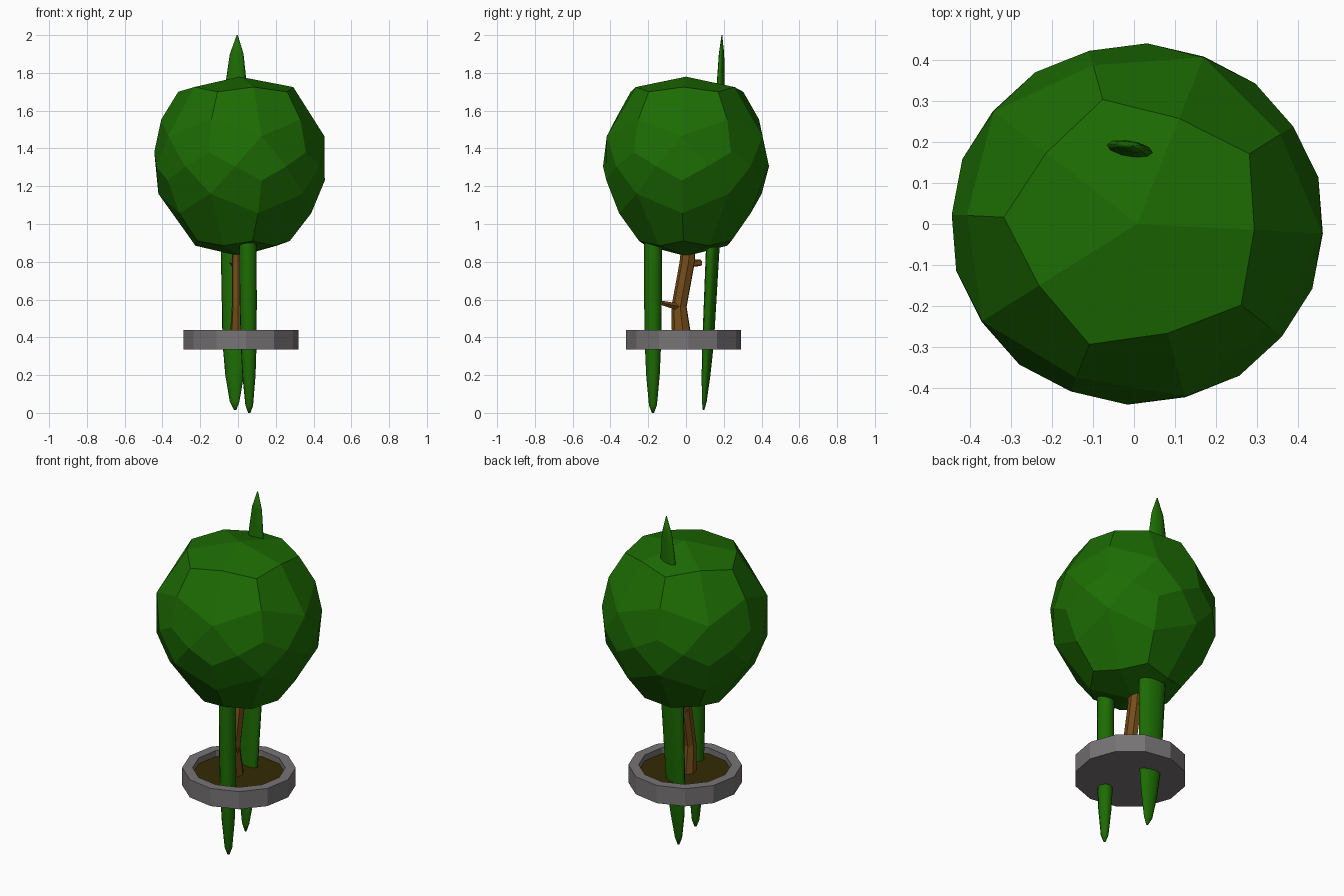
import bpy, bmesh, math
from mathutils import Vector

if "Cube" in bpy.data.objects:
    bpy.data.objects.remove(bpy.data.objects["Cube"])


def material(name, rgb):
    m = bpy.data.materials.new(name)
    m.diffuse_color = (*rgb, 1)
    m.use_nodes = True
    m.node_tree.nodes["Principled BSDF"].inputs["Base Color"].default_value = m.diffuse_color
    return m


GREEN = material("leaf green", (0.012, 0.150, 0.001))
BROWN = material("bark brown", (0.180, 0.076, 0.010))
GREY = material("stone grey", (0.185, 0.172, 0.178))
SOIL = material("dark soil", (0.034, 0.023, 0.001))


def make(name, bm, mat, smooth=False):
    bmesh.ops.remove_doubles(bm, verts=bm.verts, dist=0.0005)
    bmesh.ops.recalc_face_normals(bm, faces=bm.faces)
    for f in bm.faces:
        f.smooth = smooth
    me = bpy.data.meshes.new(name)
    bm.to_mesh(me)
    bm.free()
    me.materials.append(mat)
    ob = bpy.data.objects.new(name, me)
    bpy.context.collection.objects.link(ob)
    return ob


def skin(bm, rings):
    """Join equal-sized rings of points, with caps at both ends."""
    loops = [[bm.verts.new(p) for p in r] for r in rings]
    n = len(loops[0])
    for a, b in zip(loops, loops[1:]):
        for i in range(n):
            j = (i + 1) % n
            bm.faces.new((a[i], a[j], b[j], b[i]))
    bm.faces.new(loops[0][::-1])
    bm.faces.new(loops[-1])


def oval(c, rx, ry, n, turn=0.0):
    """Horizontal oval ring, its long axis turned by an angle in degrees."""
    t = math.radians(turn)
    out = []
    for i in range(n):
        a = 2 * math.pi * i / n
        x, y = rx * math.cos(a), ry * math.sin(a)
        out.append((c[0] + x * math.cos(t) - y * math.sin(t),
                    c[1] + x * math.sin(t) + y * math.cos(t), c[2]))
    return out


# Crown: a ball of 60 kites, five per pentagon of a dodecahedron
bm = bmesh.new()
MID = 1.305


def pt(r, az, h):
    a = math.radians(az - 3)
    return Vector((0.008 + r * math.cos(a), 0.965 * r * math.sin(a), MID + h))


for s, turn in ((1, 0), (-1, 36)):
    top = s > 0                         # the underside is narrower
    k_r = 1 if top else 0.82

    def pole_edge(a): return pt(0.285 * k_r, a, s * 0.42)
    def pole_corner(a): return pt(0.325 * k_r, a, s * 0.395)
    def side_edge(a): return pt(0.415 if top else 0.38, a, s * 0.248)
    def belt_corner(a, h=s): return pt(0.452, a, h * 0.075)
    def belt_edge(a): return pt(0.456, a, 0)

    for k in range(5):
        a = 72 * k + turn
        pole = pt(0, 0, s * 0.475)
        centre = pt(0.45, a, 0.16) if top else pt(0.43, a, -0.145)
        kites = [(pole, pole_edge(a), pole_corner(a + 36), pole_edge(a + 72)),
                 (centre, belt_edge(a - 18), belt_corner(a, -s), belt_edge(a + 18))]
        for d in (-1, 1):
            kites += [(centre, pole_edge(a), pole_corner(a + 36 * d), side_edge(a + 36 * d)),
                      (centre, side_edge(a + 36 * d), belt_corner(a + 36 * d), belt_edge(a + 18 * d))]
        for q in kites:
            bm.faces.new([bm.verts.new(p) for p in q])
make("crown", bm, GREEN)

# Long leaning leaf running through the crown: x, y, z, half width, half depth
bm = bmesh.new()
leaf = [(-0.015, 0.093, 0.015, 0.006, 0.004), (-0.018, 0.097, 0.06, 0.026, 0.012),
        (-0.018, 0.106, 0.20, 0.050, 0.022),
        (-0.015, 0.117, 0.37, 0.068, 0.029), (-0.010, 0.143, 0.90, 0.083, 0.034),
        (-0.010, 0.165, 1.40, 0.074, 0.029), (-0.010, 0.184, 1.75, 0.056, 0.019),
        (-0.007, 0.188, 1.90, 0.037, 0.013), (-0.004, 0.190, 2.00, 0.003, 0.002)]
skin(bm, [oval((x, y, z), w, d, 10, -10) for x, y, z, w, d in leaf])
make("long_leaf", bm, GREEN, True)

# Straight front leaf, its top hidden in the crown
bm = bmesh.new()
stalk = [(0.0, 0.006), (0.04, 0.021), (0.2, 0.036), (0.36, 0.043),
         (0.6, 0.047), (0.9, 0.047), (1.3, 0.036)]
skin(bm, [oval((0.06 - 0.01 * min(z, 0.8), -0.175, z), r, r, 10, 22) for z, r in stalk])
make("front_leaf", bm, GREEN, True)

# Bent trunk
bm = bmesh.new()
trunk = [(-0.02, 0.39, 0.055), (-0.036, 0.56, 0.042), (0.008, 0.80, 0.042), (0.02, 1.0, 0.035)]
skin(bm, [oval((0.0, y, z), r * 0.8, r, 7, 10) for y, z, r in trunk])
make("trunk", bm, BROWN)


# Twig stubs on the trunk
def twig(name, start, end, r0, r1):
    a, b = Vector(start), Vector(end)
    q = (b - a).to_track_quat('Z', 'Y')
    bm = bmesh.new()
    skin(bm, [[p + q @ Vector(v) for v in oval((0, 0, 0), r, r, 5)]
              for p, r in ((a, r0), (b, r1))])
    make(name, bm, BROWN)


twig("front_twig", (0.01, -0.04, 0.56), (0.075, -0.13, 0.582), 0.02, 0.012)
twig("back_twig", (0, 0.01, 0.79), (-0.03, 0.078, 0.795), 0.021, 0.018)

# Twelve-sided planter dish with a raised rim
bm = bmesh.new()
profile = [(0.306, 0.335), (0.306, 0.44), (0.25, 0.44), (0.25, 0.385)]
skin(bm, [oval((0.015, -0.0125, z), r, r, 12, 5) for r, z in profile])
make("planter", bm, GREY)

# Soil
bm = bmesh.new()
skin(bm, [oval((0.015, -0.0125, z), 0.25, 0.25, 12, 5) for z in (0.38, 0.405)])
make("soil", bm, SOIL)
